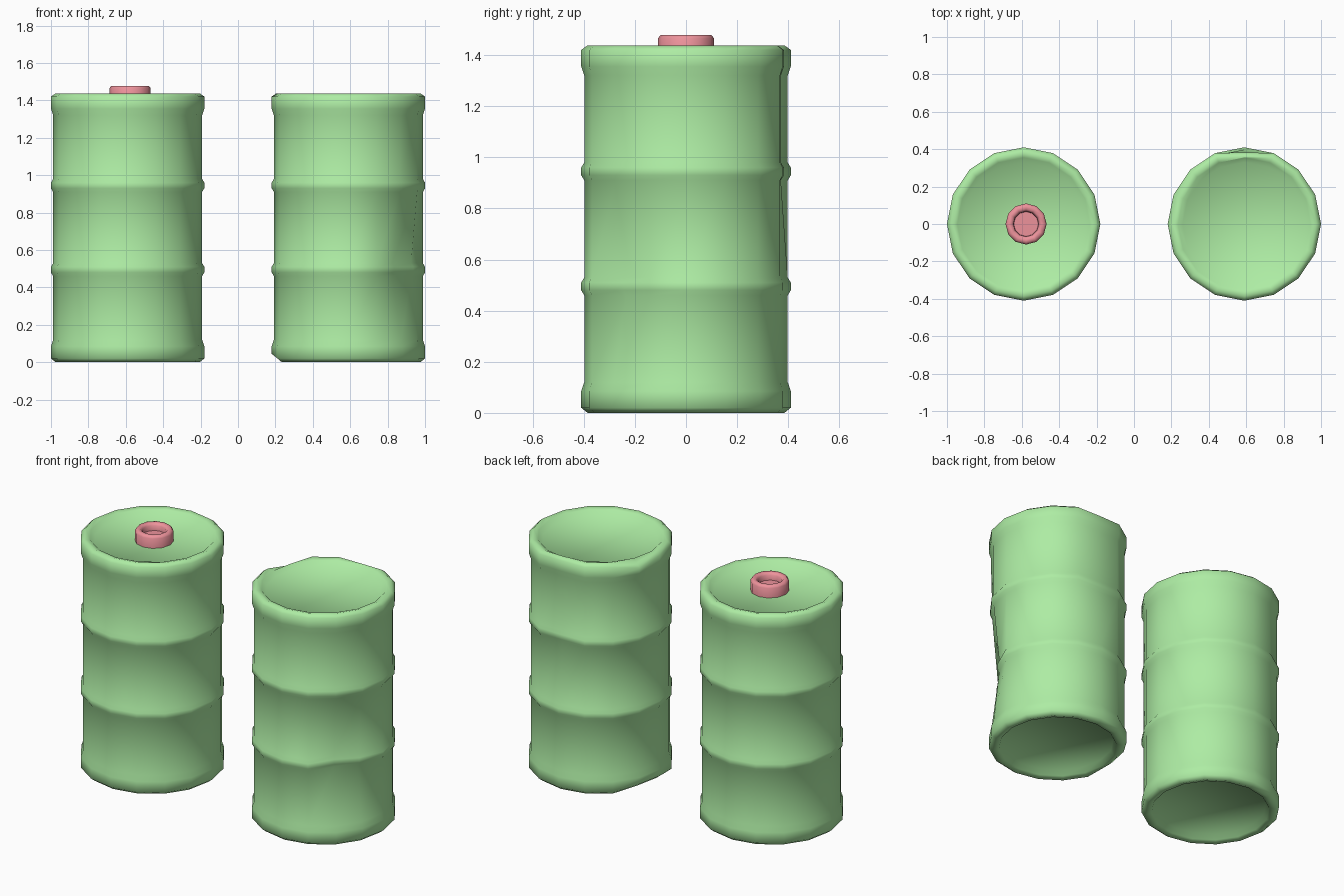
import bpy, bmesh
from math import cos, sin, radians, pi

if "Cube" in bpy.data.objects:
    bpy.data.objects.remove(bpy.data.objects["Cube"])


def material(name, color):
    m = bpy.data.materials.new(name)
    m.diffuse_color = color
    m.use_nodes = True
    m.node_tree.nodes["Principled BSDF"].inputs["Base Color"].default_value = m.diffuse_color
    return m


GREEN = material("green_paint", (0.42, 0.84, 0.37, 1))
RED = material("red_cap", (0.85, 0.29, 0.33, 1))


def lathe(name, profile, sides, center, mat, deform=None):
    """Revolve (radius, z) points into a closed solid, optionally denting vertices."""
    bm = bmesh.new()
    rings = []
    for r, z in profile:
        ring = []
        for i in range(sides):
            rr, zz = deform(i * 360 / sides, r, z) if deform else (r, z)
            a = 2 * pi * i / sides
            ring.append(bm.verts.new((rr * cos(a), rr * sin(a), zz)))
        rings.append(ring)
    for low, high in zip(rings, rings[1:]):
        for i in range(sides):
            j = (i + 1) % sides
            bm.faces.new((low[i], low[j], high[j], high[i]))
    bm.faces.new(rings[0][::-1])
    bm.faces.new(rings[-1])
    me = bpy.data.meshes.new(name)
    bm.to_mesh(me)
    bm.free()
    ob = bpy.data.objects.new(name, me)
    ob.location = center
    me.materials.append(mat)
    bpy.context.collection.objects.link(ob)
    bpy.ops.object.select_all(action='DESELECT')
    ob.select_set(True)
    bpy.context.view_layer.objects.active = ob
    bpy.ops.object.shade_smooth_by_angle(angle=radians(70))
    return ob


# Barrel profile: recessed base, rolled rims, two raised hoops, recessed lid
def hoop(z):
    return [(0.398, z - 0.035), (0.41, z - 0.015), (0.41, z + 0.015), (0.398, z + 0.035)]


PROFILE = ([(0.33, 0.04), (0.35, 0.01), (0.385, 0.0), (0.41, 0.02), (0.41, 0.085), (0.398, 0.12)]
           + hoop(0.495) + hoop(0.945)
           + [(0.398, 1.32), (0.41, 1.355), (0.41, 1.42), (0.385, 1.438), (0.355, 1.43), (0.33, 1.405)])


# Dents of the battered barrel
def dents(angle, r, z):
    outer = r > 0.38
    if angle == 315 and 0.4 < z < 0.6:          # large dent, front right
        r -= 0.065
    elif angle == 337.5 and 0.4 < z < 0.6:
        r -= 0.035
    elif angle == 315 and 0.9 < z < 1.0:
        r -= 0.008
    if angle == 90 and z > 0.6 and outer:       # flattened back
        r -= 0.027
    if angle in (157.5, 180) and outer:         # bent rims on the left
        if z < 0.05:
            z += 0.025
        elif z > 1.4 and angle == 157.5:
            z -= 0.03
    return r, z


lathe("intact_barrel", PROFILE, 16, (-0.59, 0, 0), GREEN)
lathe("dented_barrel", PROFILE, 16, (0.59, 0, 0), GREEN, dents)

# Screw cap with a hollow top
CAP = [(0.11, 1.395), (0.11, 1.465), (0.1, 1.478), (0.08, 1.478), (0.068, 1.465), (0.066, 1.435)]
lathe("screw_cap", CAP, 12, (-0.577, 0, 0), RED)
